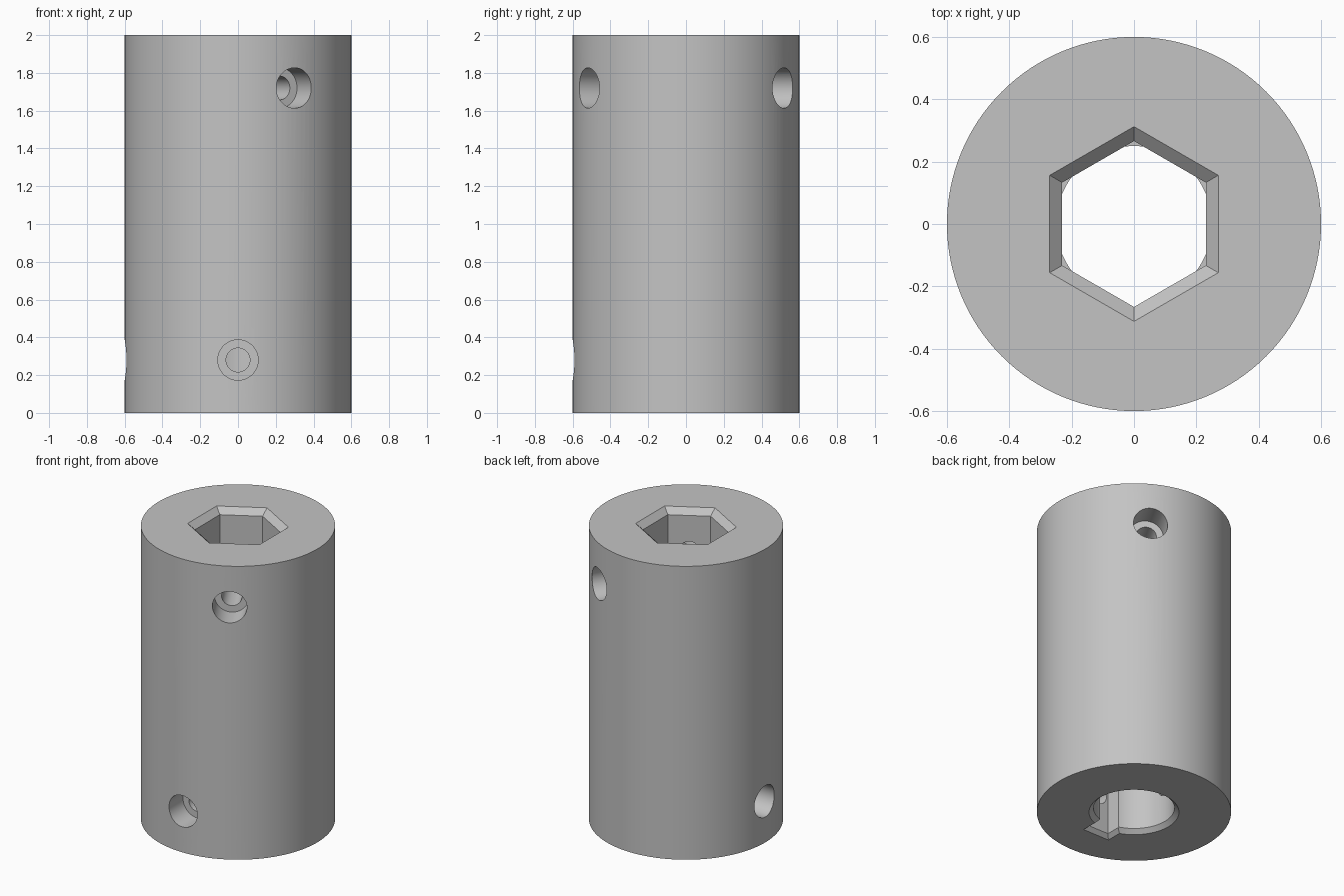
import bpy, math
from mathutils import Matrix, Vector

cube = bpy.data.objects.get("Cube")
if cube:
    bpy.data.objects.remove(cube, do_unlink=True)

# Single plain metal colour
steel = bpy.data.materials.new("grey steel")
steel.use_nodes = True
steel.diffuse_color = (0.55, 0.55, 0.55, 1)
steel.node_tree.nodes["Principled BSDF"].inputs["Base Color"].default_value = steel.diffuse_color


def ring(radius, z, sides):
    """Regular polygon with a corner towards +y."""
    step = 2 * math.pi / sides
    return [(-radius * math.sin(i * step), radius * math.cos(i * step), z)
            for i in range(sides)]


def slot(half_width, reach, z):
    """Rectangle reaching from the axis towards -y."""
    return [(-half_width, -reach, z), (half_width, -reach, z),
            (half_width, 0, z), (-half_width, 0, z)]


def loft(name, sections):
    """Closed solid through matching sections listed bottom to top."""
    n = len(sections[0])
    verts = [v for s in sections for v in s]
    faces = [tuple(reversed(range(n))), tuple(range(len(verts) - n, len(verts)))]
    for a in range(0, len(verts) - n, n):
        for i in range(n):
            j = (i + 1) % n
            faces.append((a + i, a + j, a + n + j, a + n + i))
    mesh = bpy.data.meshes.new(name)
    mesh.from_pydata(verts, [], faces)
    mesh.materials.append(steel)
    obj = bpy.data.objects.new(name, mesh)
    bpy.context.collection.objects.link(obj)
    return obj


def cut(target, cutter):
    """Subtract the cutter and discard it."""
    bpy.ops.object.select_all(action="DESELECT")
    bpy.context.view_layer.objects.active = target
    target.select_set(True)
    mod = target.modifiers.new("cut", "BOOLEAN")
    mod.operation, mod.solver, mod.object = "DIFFERENCE", "EXACT", cutter
    bpy.ops.object.modifier_apply(modifier=mod.name)
    bpy.data.objects.remove(cutter, do_unlink=True)


# Outer sleeve
coupling = loft("coupling_sleeve", [ring(0.6, 0, 128), ring(0.6, 2, 128)])

# Hexagonal socket in the upper half, chamfered at the mouth
cut(coupling, loft("hex_socket", [ring(0.266, 0.999, 6), ring(0.266, 1.96, 6),
                                  ring(0.324, 2.01, 6)]))

# Round bore in the lower half, chamfered at the mouth
cut(coupling, loft("round_bore", [ring(0.288, -0.01, 96), ring(0.25, 0.028, 96),
                                  ring(0.25, 1, 96)]))

# Keyway along the bore, chamfered at the mouth
cut(coupling, loft("keyway", [slot(0.11, 0.375, -0.01), slot(0.075, 0.34, 0.025),
                              slot(0.075, 0.34, 1.0)]))

# Counterbored screw holes: two through the socket, two through the bore
for azimuth, height in ((-60, 1.72), (60, 1.72), (-90, 0.28), (180, 0.28)):
    hole = loft("screw_hole", [ring(0.063, 0.1, 48), ring(0.063, 0.44, 48),
                               ring(0.107, 0.44, 48), ring(0.107, 0.7, 48)])
    direction = Vector((math.cos(math.radians(azimuth)), math.sin(math.radians(azimuth)), 0))
    turn = direction.to_track_quat("Z", "Y").to_matrix().to_4x4()
    hole.data.transform(Matrix.Translation((0, 0, height)) @ turn)
    cut(coupling, hole)

bpy.ops.object.shade_smooth_by_angle(angle=math.radians(30))
